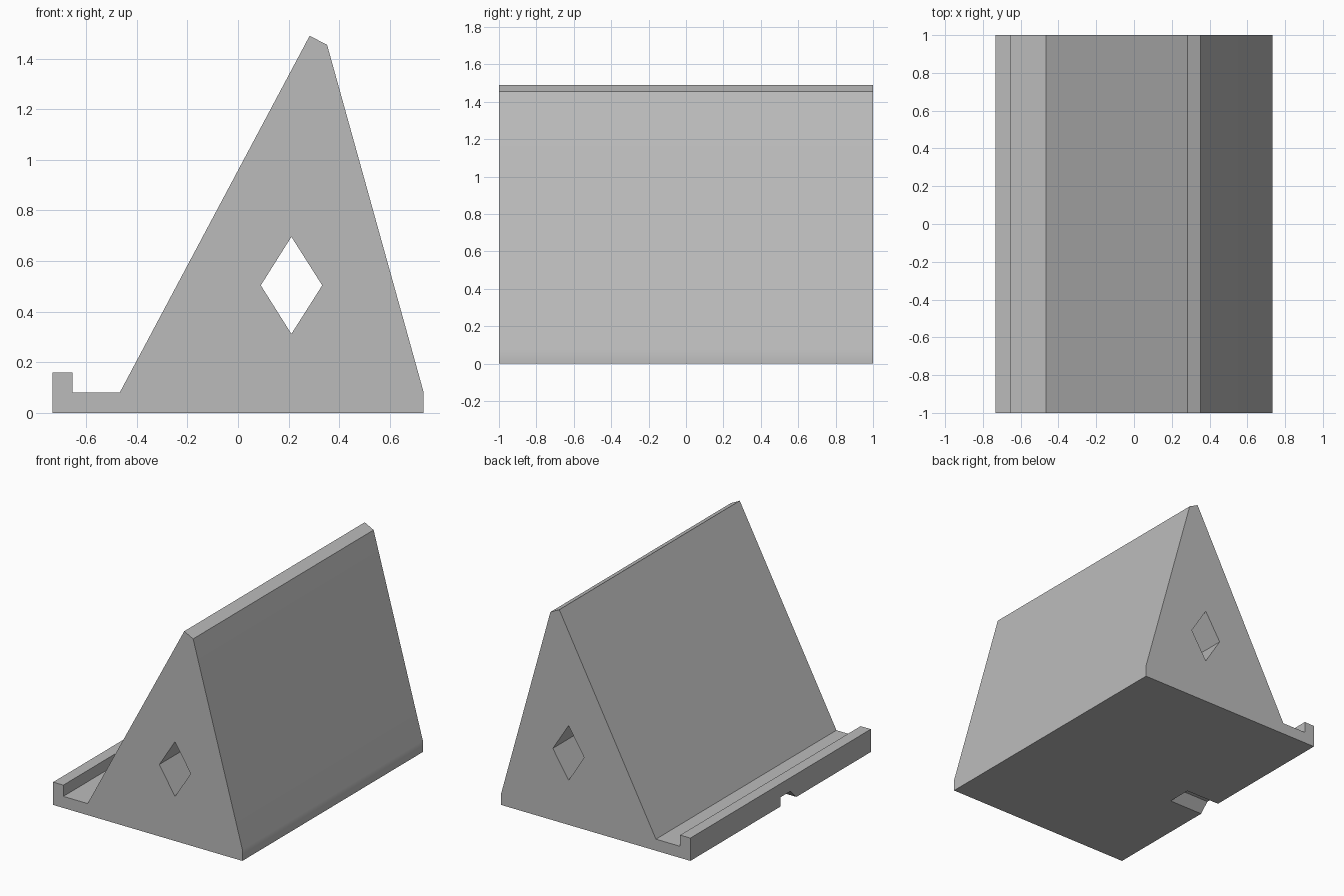
import bpy
import bmesh
from mathutils import Vector

cube = bpy.data.objects.get("Cube")
if cube:
    bpy.data.objects.remove(cube, do_unlink=True)

grey = bpy.data.materials.new("plain grey")
grey.use_nodes = True
colour = (0.5, 0.5, 0.5, 1)
grey.diffuse_color = colour
grey.node_tree.nodes["Principled BSDF"].inputs["Base Color"].default_value = colour


def prism(name, outline, offset):
    """Extrude a closed outline along the given offset."""
    bm = bmesh.new()
    face = bm.faces.new([bm.verts.new(p) for p in outline])
    moved = bmesh.ops.extrude_face_region(bm, geom=[face])["geom"]
    bmesh.ops.translate(bm, vec=Vector(offset),
                        verts=[v for v in moved if isinstance(v, bmesh.types.BMVert)])
    bmesh.ops.recalc_face_normals(bm, faces=bm.faces)
    mesh = bpy.data.meshes.new(name)
    bm.to_mesh(mesh)
    bm.free()
    mesh.materials.append(grey)
    obj = bpy.data.objects.new(name, mesh)
    bpy.context.collection.objects.link(obj)
    return obj


# Wedge body with a ledge and lip
side = [(-0.734, 0), (0.734, 0), (0.734, 0.08), (0.352, 1.455), (0.283, 1.49),
        (-0.467, 0.081), (-0.655, 0.081), (-0.655, 0.16), (-0.734, 0.16)]
stand = prism("device_stand", [(x, -1, z) for x, z in side], (0, 2, 0))

# Diamond tunnel along the whole body
diamond = [(0.09, 0.504), (0.211, 0.312), (0.333, 0.504), (0.211, 0.696)]
tunnel = prism("tunnel_cutter", [(x, -1.1, z) for x, z in diamond], (0, 2.2, 0))

# Cable notch under the lip
notch_side = [(0, -0.05), (0, 0.065), (-0.11, 0.065), (-0.175, 0), (-0.175, -0.05)]
notch = prism("notch_cutter", [(-0.8, y, z) for y, z in notch_side], (0.333, 0, 0))

bpy.context.view_layer.objects.active = stand
for cutter in (tunnel, notch):
    cut = stand.modifiers.new(cutter.name, "BOOLEAN")
    cut.operation = "DIFFERENCE"
    cut.solver = "EXACT"
    cut.object = cutter
    bpy.ops.object.modifier_apply(modifier=cut.name)
    bpy.data.objects.remove(cutter, do_unlink=True)

# Soften only the shallow bend at the foot of the back slope
bpy.ops.object.select_all(action="DESELECT")
stand.select_set(True)
bpy.ops.object.shade_smooth_by_angle()
weighted = stand.modifiers.new("weighted_normals", "WEIGHTED_NORMAL")
weighted.keep_sharp = True
